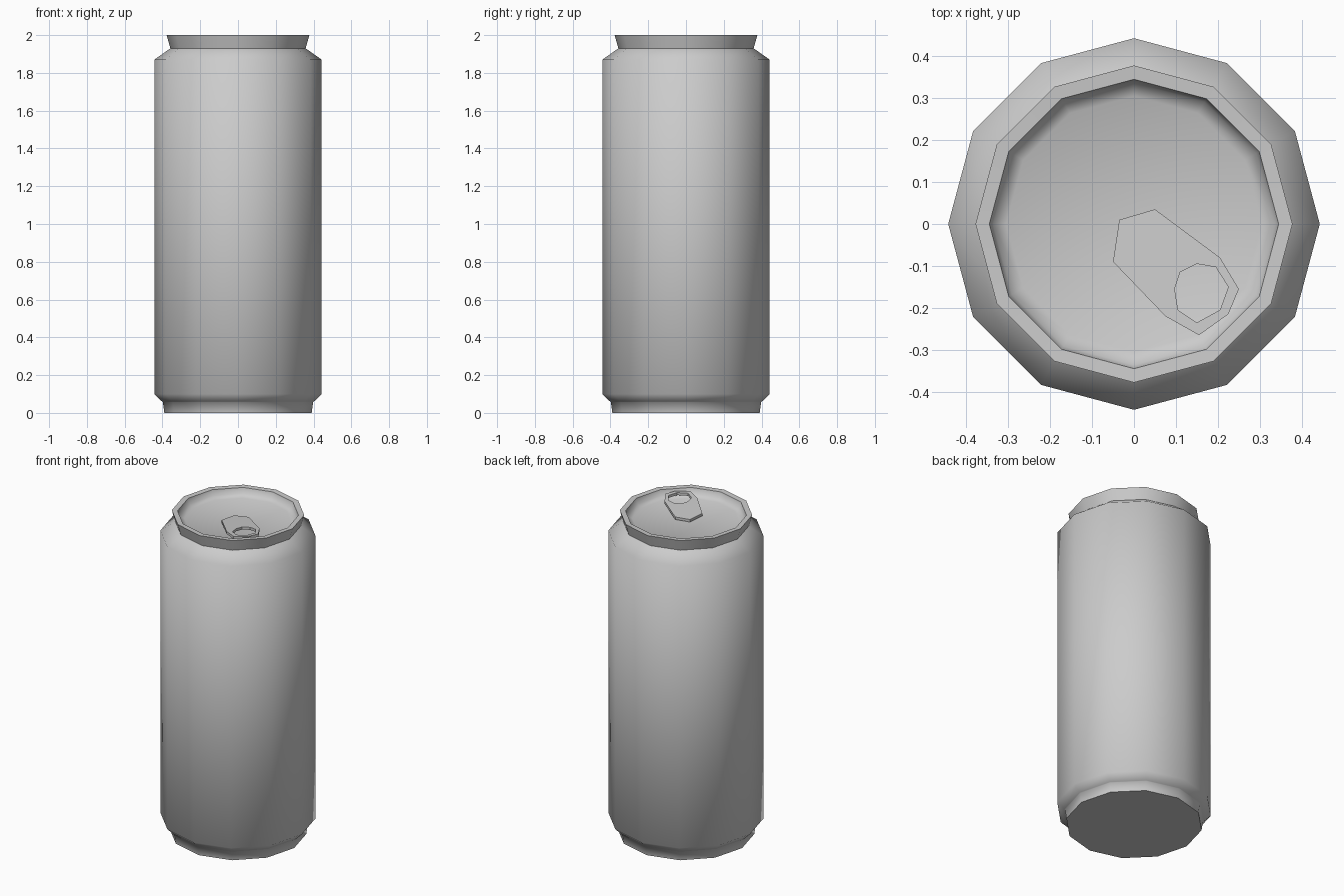
import bpy, bmesh, math
from mathutils import Vector

cube = bpy.data.objects.get("Cube")
if cube:
    bpy.data.objects.remove(cube)

SIDES = 12

metal = bpy.data.materials.new("brushed_grey")
metal.use_nodes = True
colour = (0.6, 0.6, 0.6, 1)
metal.diffuse_color = colour
metal.node_tree.nodes["Principled BSDF"].inputs["Base Color"].default_value = colour


def finish(name, bm, angle):
    bmesh.ops.recalc_face_normals(bm, faces=bm.faces)
    mesh = bpy.data.meshes.new(name)
    bm.to_mesh(mesh)
    bm.free()
    mesh.materials.append(metal)
    obj = bpy.data.objects.new(name, mesh)
    bpy.context.collection.objects.link(obj)
    bpy.ops.object.select_all(action="DESELECT")
    obj.select_set(True)
    bpy.context.view_layer.objects.active = obj
    bpy.ops.object.shade_smooth_by_angle(angle=math.radians(angle))
    return obj


def bridge(bm, a, b):
    for i in range(len(a)):
        j = (i + 1) % len(a)
        bm.faces.new((a[i], a[j], b[j], b[i]))


# Can shell: base, foot, body, shoulder, rim and recessed lid
profile = [(0.39, 0), (0.398, 0.058), (0.402, 0.06), (0.443, 0.1), (0.443, 1.87),
           (0.358, 1.93), (0.378, 2), (0.345, 1.998), (0.336, 1.965), (0.305, 1.95)]
bm = bmesh.new()
rings = []
for r, z in profile:
    angles = [math.tau * i / SIDES for i in range(SIDES)]
    rings.append([bm.verts.new((r * math.cos(a), r * math.sin(a), z)) for a in angles])
for lower, upper in zip(rings, rings[1:]):
    bridge(bm, lower, upper)
bm.faces.new(rings[0])
bm.faces.new(rings[-1])
finish("can_shell", bm, 65)

# Pull tab: tilted plate with a finger hole, raised towards the rim
outer = [(0.25, -0.155), (0.205, -0.08), (0.05, 0.035), (-0.035, 0.01),
         (-0.05, -0.09), (0.075, -0.22), (0.155, -0.265), (0.225, -0.215)]
hole = [(0.225, -0.15), (0.195, -0.103), (0.15, -0.095), (0.11, -0.115),
        (0.097, -0.155), (0.105, -0.205), (0.15, -0.235), (0.205, -0.205)]
THICK = 0.016
bm = bmesh.new()


def tab_loop(points, drop):
    return [bm.verts.new(Vector((x, y, 1.972 + 0.05 * (x - y) - drop))) for x, y in points]


top_out, top_in = tab_loop(outer, 0), tab_loop(hole, 0)
low_out, low_in = tab_loop(outer, THICK), tab_loop(hole, THICK)
loops = [top_out, top_in, low_in, low_out]
for i, loop in enumerate(loops):
    bridge(bm, loop, loops[(i + 1) % len(loops)])
finish("pull_tab", bm, 30)
